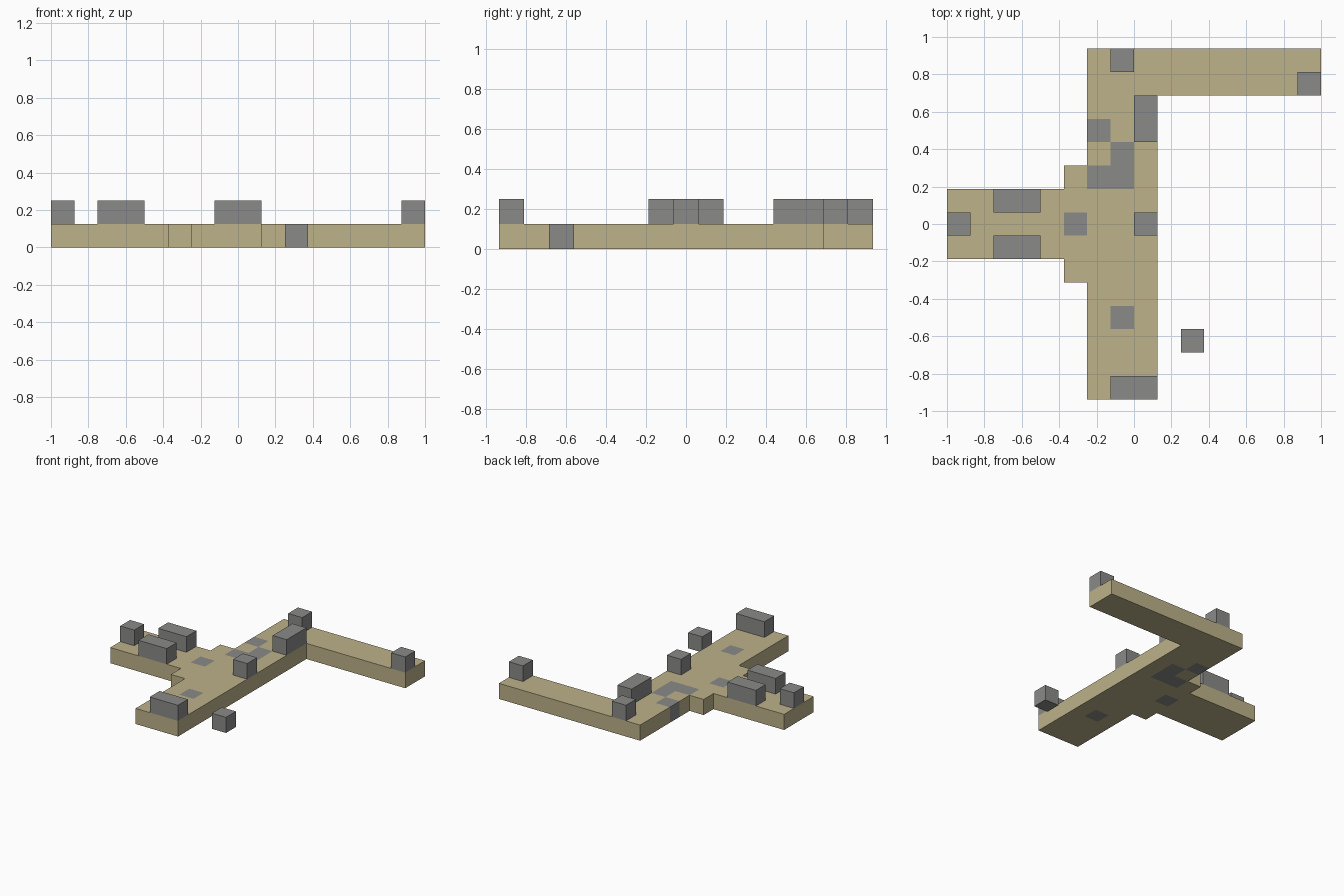
import bpy
import bmesh
from mathutils import Vector

cube = bpy.data.objects.get("Cube")
if cube:
    bpy.data.objects.remove(cube, do_unlink=True)

U = 0.125             # one block
X0, Y0 = -1.0, -0.9375  # corner of the block grid


def material(name, colour):
    mat = bpy.data.materials.new(name)
    mat.use_nodes = True
    mat.diffuse_color = colour
    mat.node_tree.nodes["Principled BSDF"].inputs["Base Color"].default_value = colour
    return mat


sand = material("sand", (0.51, 0.445, 0.255, 1))
stone = material("stone_grey", (0.255, 0.255, 0.25, 1))


def add_object(name, bm, mats):
    mesh = bpy.data.meshes.new(name)
    bm.to_mesh(mesh)
    bm.free()
    for mat in mats:
        mesh.materials.append(mat)
    obj = bpy.data.objects.new(name, mesh)
    bpy.context.collection.objects.link(obj)


def cells(rects):
    """All grid cells covered by rectangles (column, row, width, depth)."""
    return {(i, j) for c, r, w, d in rects
            for i in range(c, c + w) for j in range(r, r + d)}


# Floor outline: west walkway, step, main hall, north arm
floor = cells([(0, 6, 5, 3), (5, 5, 1, 5), (6, 0, 3, 13), (6, 13, 10, 2)])
# Stone cells set flush into the floor
inlay = cells([(6, 11, 1, 1), (6, 9, 2, 1), (7, 10, 1, 1), (5, 7, 1, 1), (7, 3, 1, 1)])

# Floor slab with full-depth stone inlays
bm = bmesh.new()
for i, j in sorted(floor):
    x, y = X0 + i * U, Y0 + j * U
    bm.faces.new([bm.verts.new(p) for p in
                  ((x, y, 0), (x + U, y, 0), (x + U, y + U, 0), (x, y + U, 0))])
bmesh.ops.remove_doubles(bm, verts=bm.verts[:], dist=0.001)
new = bmesh.ops.extrude_face_region(bm, geom=bm.faces[:], use_keep_orig=True)["geom"]
bmesh.ops.translate(bm, vec=(0, 0, U),
                    verts=[v for v in new if isinstance(v, bmesh.types.BMVert)])
bmesh.ops.recalc_face_normals(bm, faces=bm.faces[:])
for f in bm.faces:
    p = f.calc_center_median() - f.normal * 0.02
    cell = (int((p.x - X0) / U), int((p.y - Y0) / U))
    f.material_index = 1 if cell in inlay else 0
bmesh.ops.dissolve_limit(bm, angle_limit=0.01, verts=bm.verts[:], edges=bm.edges[:],
                         delimit={'MATERIAL'})
add_object("floor_slab", bm, [sand, stone])


def block(name, col, row, width=1, depth=1, level=1):
    bm = bmesh.new()
    bmesh.ops.create_cube(bm, size=1)
    bmesh.ops.scale(bm, vec=(width * U, depth * U, U), verts=bm.verts[:])
    centre = Vector((X0 + (col + width / 2) * U, Y0 + (row + depth / 2) * U,
                     (level + 0.5) * U))
    bmesh.ops.translate(bm, vec=centre, verts=bm.verts[:])
    add_object(name, bm, [stone])


# Stone blocks standing on the floor
block("north_block", 7, 14)
block("arm_end_block", 15, 13)
block("north_east_wall", 8, 11, depth=2)
block("east_block", 8, 7)
block("south_wall", 7, 0, width=2)
block("west_end_block", 0, 7)
for side, row in (("north", 8), ("south", 6)):
    block(f"walkway_{side}_wall", 2, row, width=2)

# Loose block on the ground
block("loose_block", 10, 2, level=0)
